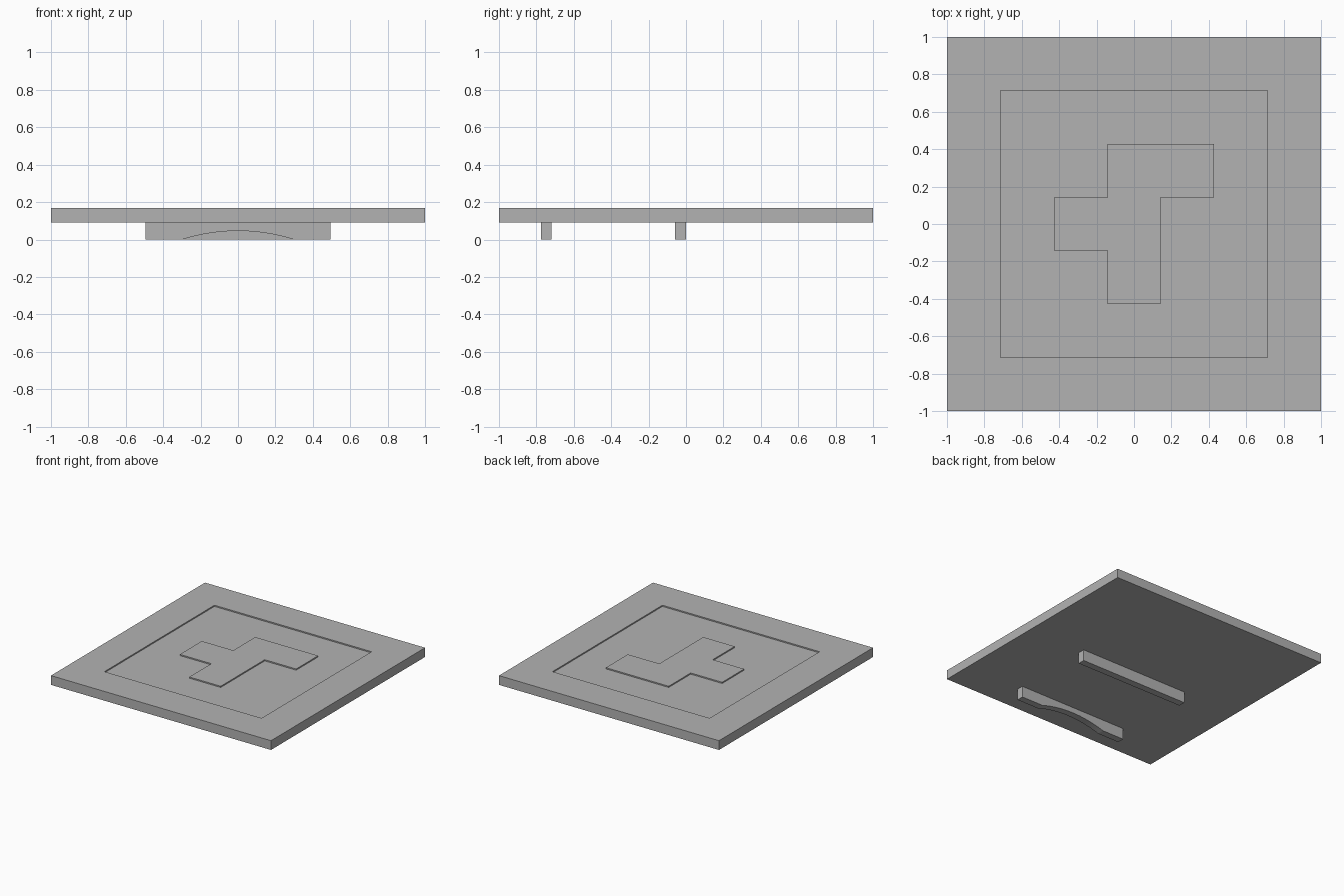
import bpy
import bmesh
from math import sin, cos, asin
from mathutils import Vector, Matrix

default = bpy.data.objects.get("Cube")
if default:
    bpy.data.objects.remove(default, do_unlink=True)

grey = bpy.data.materials.new("plain_grey")
grey.use_nodes = True
grey.diffuse_color = (0.45, 0.45, 0.45, 1)
grey.node_tree.nodes["Principled BSDF"].inputs["Base Color"].default_value = grey.diffuse_color

BOARD_BOTTOM, BOARD_TOP = 0.092, 0.168
CELL = 2 / 7
RECESS_DEPTH = 0.01


def add_object(name, bm):
    """Turn a bmesh into a flat-shaded grey object."""
    bmesh.ops.recalc_face_normals(bm, faces=bm.faces[:])
    mesh = bpy.data.meshes.new(name)
    bm.to_mesh(mesh)
    bm.free()
    mesh.materials.append(grey)
    obj = bpy.data.objects.new(name, mesh)
    bpy.context.collection.objects.link(obj)
    return obj


def make_board():
    """Square slab with a shallow recess around a raised five-cell emblem."""
    bm = bmesh.new()
    height = BOARD_TOP - BOARD_BOTTOM
    bmesh.ops.create_cube(bm, size=1, matrix=Matrix.Translation(
        (0, 0, BOARD_BOTTOM + height / 2)) @ Matrix.Diagonal((2, 2, height, 1)))

    # Score the slab into a seven by seven layout
    for axis in (Vector((1, 0, 0)), Vector((0, 1, 0))):
        for i in range(6):
            bmesh.ops.bisect_plane(
                bm, geom=bm.verts[:] + bm.edges[:] + bm.faces[:],
                plane_co=axis * (i - 2.5) * CELL, plane_no=axis)

    # Sink every inner cell that is not part of the emblem
    emblem = {(-1, 0), (0, 0), (0, -1), (0, 1), (1, 1)}
    bm.normal_update()
    sunk = []
    for face in bm.faces:
        if face.normal.z > 0.9:
            c = face.calc_center_median()
            cell = (round(c.x / CELL), round(c.y / CELL))
            if max(abs(cell[0]), abs(cell[1])) < 3 and cell not in emblem:
                sunk.append(face)
    result = bmesh.ops.extrude_face_region(bm, geom=sunk)
    moved = [g for g in result["geom"] if isinstance(g, bmesh.types.BMVert)]
    bmesh.ops.translate(bm, verts=moved, vec=(0, 0, -RECESS_DEPTH))
    leftover = [f for f in sunk if f.is_valid]
    if leftover:
        bmesh.ops.delete(bm, geom=leftover, context='FACES')
    return add_object("board", bm)


def make_rail(name, y_front, y_back, arch=None):
    """Rail under the board; arch is (half width, rise) of a lower cut-out."""
    half = 0.495
    profile = [(half, 0), (half, BOARD_BOTTOM), (-half, BOARD_BOTTOM), (-half, 0)]
    if arch:
        width, rise = arch
        radius = (width ** 2 + rise ** 2) / (2 * rise)
        sweep = asin(width / radius)
        steps = 24
        for i in range(steps + 1):
            a = sweep * (2 * i / steps - 1)
            profile.append((radius * sin(a), radius * (cos(a) - 1) + rise))
    bm = bmesh.new()
    face = bm.faces.new([bm.verts.new((x, y_front, z)) for x, z in profile])
    result = bmesh.ops.extrude_face_region(bm, geom=[face], use_keep_orig=True)
    moved = [g for g in result["geom"] if isinstance(g, bmesh.types.BMVert)]
    bmesh.ops.translate(bm, verts=moved, vec=(0, y_back - y_front, 0))
    return add_object(name, bm)


make_board()
make_rail("front_rail", -0.775, -0.718, arch=(0.298, 0.046))
make_rail("middle_rail", -0.058, 0.0)
